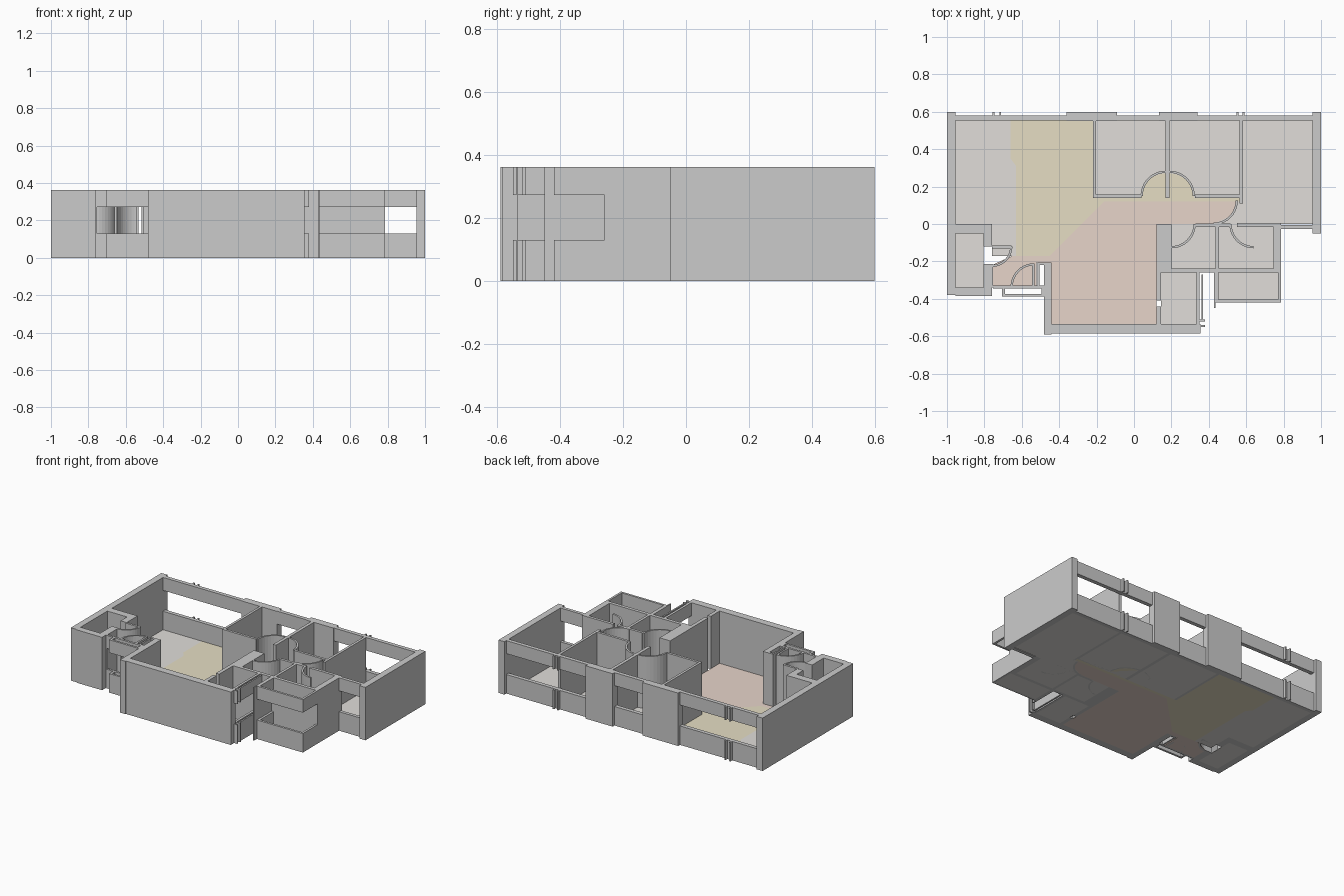
import bpy, bmesh, math

if "Cube" in bpy.data.objects:
    bpy.data.objects.remove(bpy.data.objects["Cube"])

H = 0.362               # wall height
SILL, HEAD = 0.13, 0.273
FLOOR = 0.004


def material(name, rgb):
    m = bpy.data.materials.new(name)
    m.diffuse_color = (*rgb, 1)
    m.use_nodes = True
    m.node_tree.nodes["Principled BSDF"].inputs["Base Color"].default_value = m.diffuse_color
    return m


PINK = material("pink_tile", (0.80, 0.66, 0.59))
YELLOW = material("yellow_wood", (0.79, 0.73, 0.55))
STONE = material("warm_grey", (0.75, 0.73, 0.70))


def prism(name, pts, z0, z1, mat=None):
    bm = bmesh.new()
    face = bm.faces.new([bm.verts.new((x, y, z0)) for x, y in pts])
    ext = bmesh.ops.extrude_face_region(bm, geom=[face])
    for v in ext["geom"]:
        if isinstance(v, bmesh.types.BMVert):
            v.co.z = z1
    bmesh.ops.recalc_face_normals(bm, faces=bm.faces)
    me = bpy.data.meshes.new(name)
    bm.to_mesh(me)
    bm.free()
    ob = bpy.data.objects.new(name, me)
    bpy.context.collection.objects.link(ob)
    if mat:
        me.materials.append(mat)
    return ob


def rect(x0, x1, y0, y1):
    return [(x0, y0), (x1, y0), (x1, y1), (x0, y1)]


def wall(name, x0, x1, y0, y1):
    prism(name, rect(x0, x1, y0, y1), 0, H)


def window(name, x0, x1, y0, y1):
    prism(name + "_sill", rect(x0, x1, y0, y1), 0, SILL)
    prism(name + "_head", rect(x0, x1, y0, y1), HEAD, H)


def floor(name, pts, mat=STONE):
    prism(name, pts, 0, FLOOR, mat)


def door_swing(name, cx, cy, r, a0, a1, t=0.012, n=10):
    angs = [math.radians(a0 + (a1 - a0) * i / n) for i in range(n + 1)]
    ring = [(cx + r * math.cos(a), cy + r * math.sin(a)) for a in angs]
    ring += [(cx + (r - t) * math.cos(a), cy + (r - t) * math.sin(a)) for a in reversed(angs)]
    prism(name, ring, 0, H)


# Outer walls
wall("west_wall", -1, -0.955, -0.38, 0.60)
wall("east_wall", 0.955, 1, -0.05, 0.60)
wall("north_pier_left", -0.36, -0.09, 0.55, 0.60)
wall("north_pier_right", 0.135, 0.34, 0.55, 0.60)
wall("living_south_wall", -0.48, 0.355, -0.585, -0.535)
wall("living_west_wall", -0.48, -0.44, -0.59, -0.21)

# Window bands along the north side, with small fins
for name, x0, x1 in (("left", -0.955, -0.36), ("middle", -0.09, 0.135), ("right", 0.34, 0.955)):
    window("north_window_" + name, x0, x1, 0.553, 0.58)
for i, x in enumerate((-0.757, -0.72, 0.548, 0.58)):
    window("window_fin_%d" % i, x, x + 0.01, 0.58, 0.60)

# Small west room
wall("west_room_south", -0.955, -0.76, -0.385, -0.34)
wall("west_room_north", -0.955, -0.76, -0.05, 0.0)
wall("west_room_east_upper", -0.805, -0.76, -0.12, -0.05)
wall("west_room_east_lower", -0.805, -0.755, -0.34, -0.215)

# Entry area with window box
window("entry_window", -0.755, -0.48, -0.345, -0.33)
window("entry_box_front", -0.70, -0.485, -0.388, -0.374)
window("entry_box_left", -0.705, -0.69, -0.388, -0.345)
window("entry_box_right", -0.495, -0.48, -0.388, -0.345)
wall("entry_stub", -0.76, -0.655, -0.13, -0.115)
wall("entry_post", -0.515, -0.505, -0.33, -0.22)
wall("entry_post_cap", -0.515, -0.44, -0.22, -0.205)
wall("entry_door_leaf", -0.545, -0.533, -0.33, -0.21)
door_swing("entry_door_swing", -0.535, -0.335, 0.125, 90, 180)
door_swing("entry_inner_swing", -0.76, -0.12, 0.11, 270, 360)

# Bedroom partitions and door swings
wall("bedroom_one_west", -0.22, -0.203, 0.14, 0.553)
wall("bedroom_one_south", -0.22, 0.04, 0.14, 0.157)
wall("bedroom_divider", 0.168, 0.19, 0.14, 0.553)
wall("bedroom_two_south", 0.325, 0.58, 0.14, 0.157)
wall("bedroom_two_east", 0.565, 0.583, 0.11, 0.553)
door_swing("bedroom_one_swing", 0.17, 0.15, 0.135, 90, 180)
door_swing("bedroom_two_swing", 0.19, 0.15, 0.135, 0, 90)
door_swing("hall_end_swing", 0.425, 0.125, 0.13, 270, 360)

# East bedroom south side
window("east_window", 0.785, 0.955, -0.028, -0.005)
wall("bath_north_right", 0.55, 0.785, -0.015, 0.005)

# Two bathrooms
wall("bath_west", 0.12, 0.20, -0.24, 0.0)
wall("bath_north_middle", 0.33, 0.515, -0.015, 0.003)
wall("bath_divider", 0.437, 0.455, -0.25, 0.0)
wall("bath_east", 0.745, 0.785, -0.26, 0.0)
wall("bath_south", 0.14, 0.785, -0.26, -0.237)
door_swing("bath_one_swing", 0.20, 0.0, 0.13, 270, 360)
door_swing("bath_two_swing", 0.64, 0.0, 0.13, 180, 270)

# Kitchen beside the living room
wall("kitchen_west_upper", 0.12, 0.145, -0.41, -0.24)
wall("kitchen_west_lower", 0.12, 0.145, -0.535, -0.44)
window("kitchen_window", 0.333, 0.35, -0.535, -0.26)
window("kitchen_outer_frame", 0.36, 0.37, -0.52, -0.27)
for i, y in enumerate((-0.55, -0.52)):
    window("kitchen_fin_%d" % i, 0.35, 0.38, y, y + 0.01)

# Balcony
window("balcony_south", 0.43, 0.785, -0.42, -0.405)
window("balcony_east", 0.77, 0.785, -0.405, -0.26)
window("balcony_west", 0.437, 0.452, -0.405, -0.26)
wall("balcony_post", 0.428, 0.437, -0.45, -0.26)

# Floors
floor("west_bedroom_floor", [(-0.955, 0.553), (-0.66, 0.553), (-0.66, 0.35), (-0.63, 0.31),
                             (-0.63, -0.12), (-0.76, -0.12), (-0.76, 0), (-0.955, 0)])
floor("wood_floor", [(-0.66, 0.553), (-0.22, 0.553), (-0.22, 0.14), (0.57, 0.14), (0.57, 0.12),
                     (-0.16, 0.12), (-0.45, -0.17), (-0.63, -0.17), (-0.63, 0.31), (-0.66, 0.35)], YELLOW)
floor("tile_floor", [(-0.16, 0.12), (0.55, 0.12), (0.53, 0.05), (0.425, 0.0), (0.12, 0.0), (0.12, -0.535),
                     (-0.44, -0.535), (-0.44, -0.205), (-0.52, -0.205), (-0.52, -0.335), (-0.76, -0.335),
                     (-0.76, -0.22), (-0.65, -0.17), (-0.45, -0.17)], PINK)
floor("west_room_floor", rect(-0.955, -0.805, -0.34, -0.05))
floor("entry_grey_floor", rect(-0.76, -0.63, -0.17, -0.12))
floor("bedroom_one_floor", rect(-0.203, 0.168, 0.14, 0.553))
floor("bedroom_two_floor", rect(0.19, 0.565, 0.14, 0.553))
floor("east_bedroom_floor", [(0.583, 0.553), (0.955, 0.553), (0.955, 0), (0.425, 0), (0.53, 0.05), (0.55, 0.12), (0.583, 0.12)])
floor("bath_one_floor", rect(0.20, 0.437, -0.237, 0))
floor("bath_two_floor", rect(0.455, 0.745, -0.237, 0))
floor("kitchen_floor", rect(0.145, 0.333, -0.535, -0.26))
floor("balcony_floor", rect(0.452, 0.77, -0.405, -0.26))


# Wood patches inside the bedroom door swings
def swing_patch(name, cx, cy, r, a0):
    arc = [math.radians(a0 + 9 * i) for i in range(11)]
    pts = [(cx, cy)] + [(cx + r * math.cos(a), cy + r * math.sin(a)) for a in arc]
    prism(name, pts, 0.0, FLOOR + 0.001, YELLOW)


swing_patch("swing_patch_left", 0.168, 0.14, 0.13, 90)
swing_patch("swing_patch_right", 0.19, 0.14, 0.13, 0)
